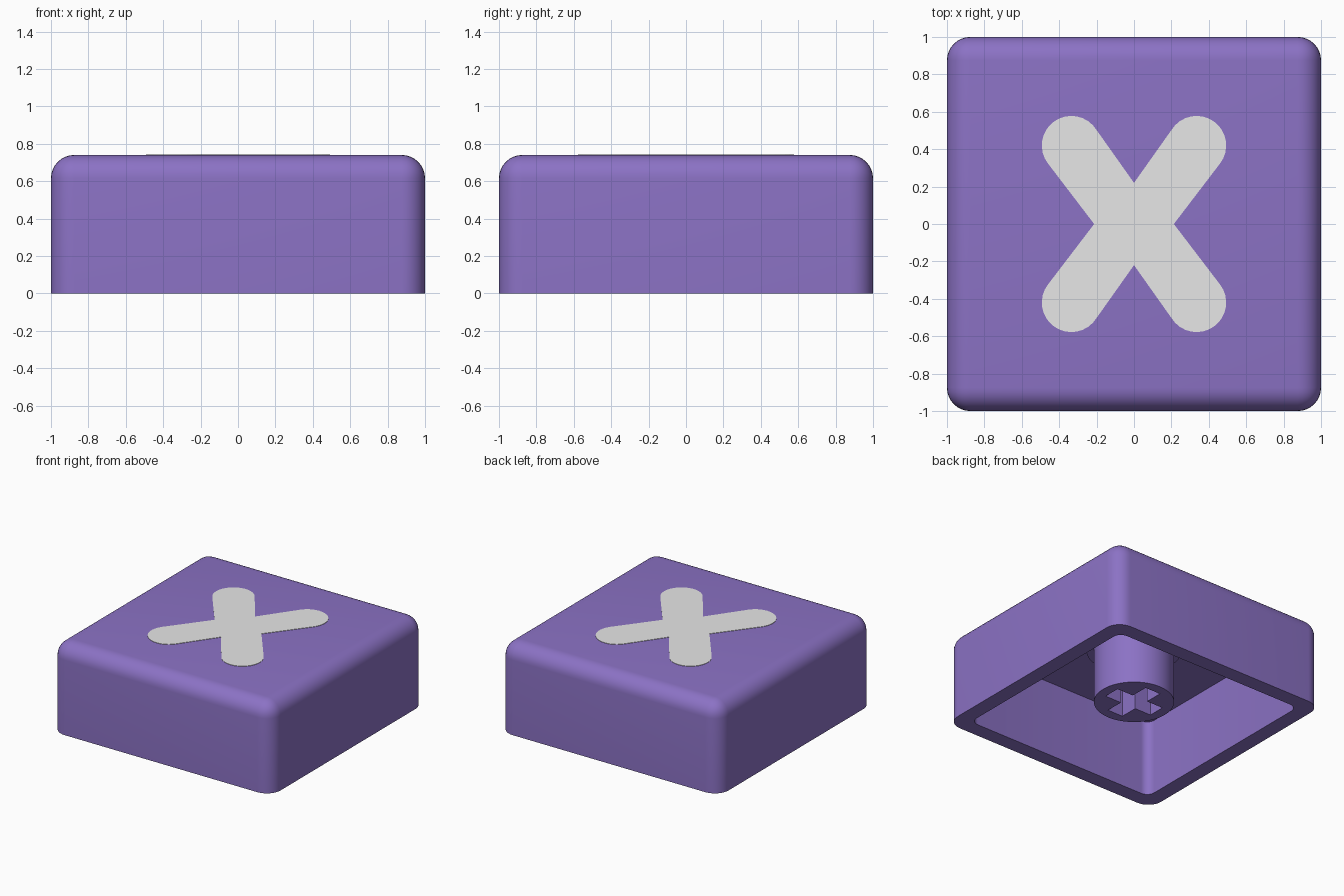
import bpy, bmesh, math

if "Cube" in bpy.data.objects:
    bpy.data.objects.remove(bpy.data.objects["Cube"], do_unlink=True)


def material(name, rgb):
    m = bpy.data.materials.new(name)
    m.use_nodes = True
    m.diffuse_color = (*rgb, 1)
    m.node_tree.nodes["Principled BSDF"].inputs["Base Color"].default_value = (*rgb, 1)
    return m


purple = material("purple", (0.26, 0.168, 0.557))
grey = material("light_grey", (0.8, 0.8, 0.8))


def finish(name, bm, mat):
    bmesh.ops.recalc_face_normals(bm, faces=bm.faces)
    mesh = bpy.data.meshes.new(name)
    bm.to_mesh(mesh)
    bm.free()
    obj = bpy.data.objects.new(name, mesh)
    bpy.context.collection.objects.link(obj)
    mesh.materials.append(mat)
    return obj


def prism(name, outline, z0, z1, mat):
    bm = bmesh.new()
    base = bm.faces.new([bm.verts.new((x, y, z0)) for x, y in outline])
    top = bmesh.ops.extrude_face_region(bm, geom=[base])["geom"]
    verts = [g for g in top if isinstance(g, bmesh.types.BMVert)]
    bmesh.ops.translate(bm, verts=verts, vec=(0, 0, z1 - z0))
    return finish(name, bm, mat)


def rounded_box(name, half, z0, z1, radius, round_top, mat):
    bm = bmesh.new()
    bmesh.ops.create_cube(bm, size=2)
    for v in bm.verts:
        v.co = (v.co.x * half, v.co.y * half, z1 if v.co.z > 0 else z0)

    def chosen(e):
        a, b = (v.co.z for v in e.verts)
        return abs(a - b) > 0.1 or (round_top and min(a, b) > z1 - 0.01)

    bmesh.ops.bevel(bm, geom=[e for e in bm.edges if chosen(e)], offset=radius,
                    segments=8, profile=0.5, affect='EDGES')
    return finish(name, bm, mat)


def circle(r, n=64):
    return [(r * math.cos(2 * math.pi * i / n), r * math.sin(2 * math.pi * i / n))
            for i in range(n)]


def activate(obj):
    bpy.ops.object.select_all(action='DESELECT')
    obj.select_set(True)
    bpy.context.view_layer.objects.active = obj


def cut(obj, cutter):
    mod = obj.modifiers.new("cut", 'BOOLEAN')
    mod.operation = 'DIFFERENCE'
    mod.solver = 'EXACT'
    mod.object = cutter
    activate(obj)
    bpy.ops.object.modifier_apply(modifier=mod.name)
    bpy.data.objects.remove(cutter, do_unlink=True)


def smooth(obj):
    activate(obj)
    bpy.ops.object.shade_smooth_by_angle(angle=math.radians(35))


HEIGHT, CEILING = 0.74, 0.63

# Hollow cap shell, open at the bottom
shell = rounded_box("cap_shell", 1, 0, HEIGHT, 0.125, True, purple)
cut(shell, rounded_box("cavity_cutter", 0.873, -0.2, CEILING, 0.07, False, purple))
smooth(shell)

# Round stem with a plus-shaped socket
stem = prism("stem", circle(0.302), 0.11, CEILING + 0.02, purple)
L, W = 0.22, 0.07
quarter = [(L, -W), (L, W), (W, W)]
plus = []
for turn in range(4):
    plus += quarter
    quarter = [(-y, x) for x, y in quarter]
cut(stem, prism("socket_cutter", plus, 0, CEILING - 0.01, purple))
smooth(stem)

# Collar where the stem meets the ceiling
collar = prism("stem_collar", circle(0.36), 0.56, CEILING + 0.02, purple)
cut(collar, prism("collar_cutter", circle(0.29), 0.4, 0.8, purple))
smooth(collar)

# Diagonal cross inlay: one rounded arm, mirrored to all four quadrants
arm = [(0.213, 0)]
for i in range(17):
    a = math.radians(-38 + 186 * i / 16)
    arm.append((0.335 + 0.158 * math.cos(a), 0.42 + 0.158 * math.sin(a)))
arm.append((0, 0.22))
right_half = [(x, -y) for x, y in reversed(arm[1:])] + arm
outline = right_half + [(-x, y) for x, y in reversed(right_half[1:-1])]
prism("cross_inlay", outline, HEIGHT - 0.004, HEIGHT + 0.003, grey)
